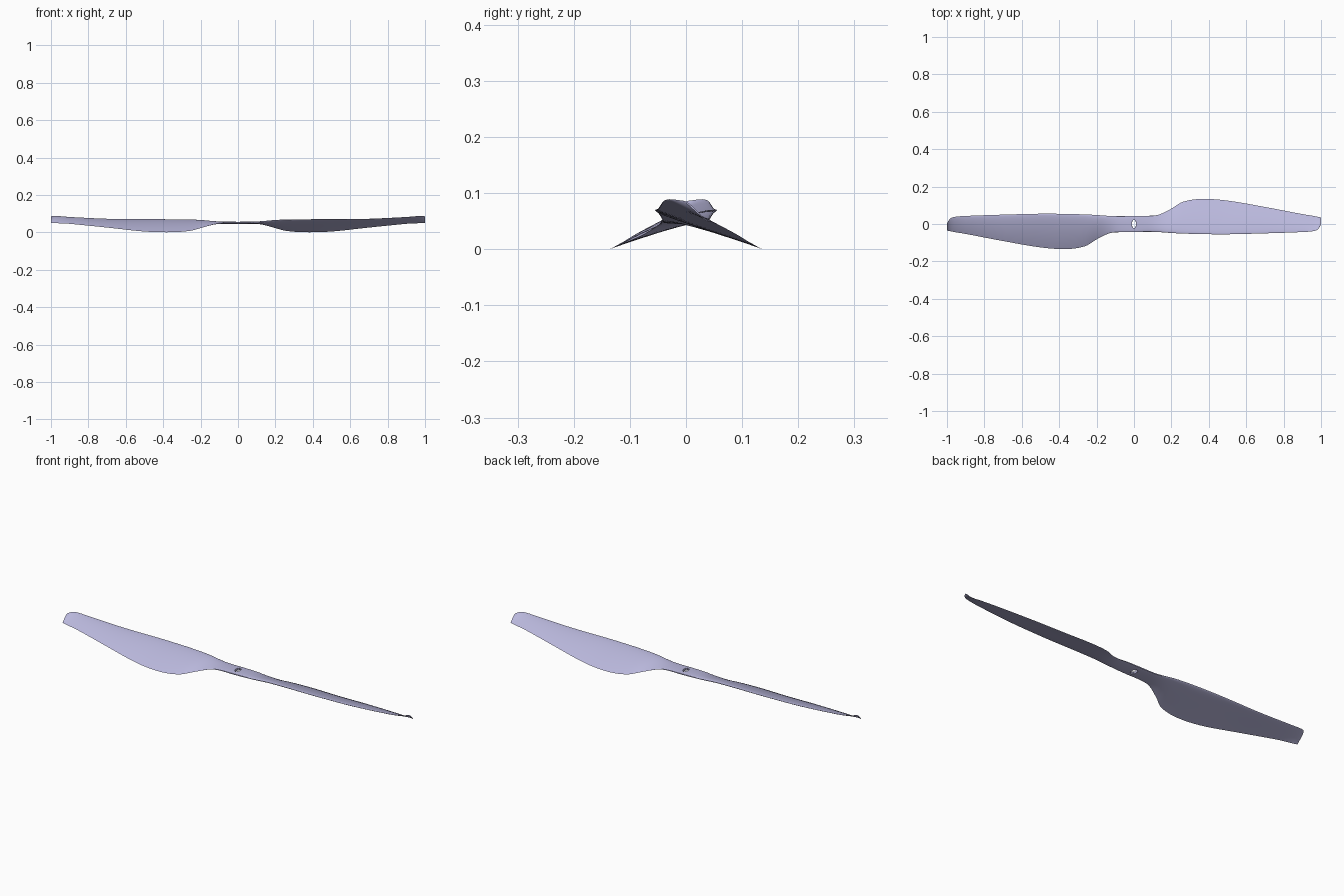
import bpy, bmesh, math

default = bpy.data.objects.get("Cube")
if default:
    bpy.data.objects.remove(default, do_unlink=True)

lavender = bpy.data.materials.new("lavender plastic")
lavender.use_nodes = True
colour = (0.49, 0.48, 0.72, 1)
lavender.diffuse_color = colour
lavender.node_tree.nodes["Principled BSDF"].inputs["Base Color"].default_value = colour

# Blade stations: radius, leading y, leading z, trailing y, trailing z, thickness
STATIONS = [
    (0, -.043, .051, .043, .051, .012),
    (.08, -.042, .052, .044, .050, .012),
    (.13, -.043, .056, .049, .043, .014),
    (.2, -.048, .064, .082, .023, .016),
    (.26, -.051, .067, .118, .008, .015),
    (.36, -.054, .069, .134, .001, .014),
    (.5, -.055, .070, .125, .005, .012),
    (.7, -.050, .072, .091, .026, .010),
    (.9, -.043, .082, .053, .046, .007),
    (.96, -.038, .087, .043, .049, .005),
    (.985, -.027, .089, .038, .050, .004),
    (1, -.002, .086, .035, .051, .003),
]


def slope(i, k):
    a, b = STATIONS[max(i - 1, 0)], STATIONS[min(i + 1, len(STATIONS) - 1)]
    return (b[k] - a[k]) / (b[0] - a[0])


def sample(i, s):
    """Smooth Hermite blend between station i and the next."""
    a, b = STATIONS[i], STATIONS[i + 1]
    w = b[0] - a[0]
    s2, s3 = s * s, s ** 3
    values = [a[0] + w * s]
    for k in range(1, len(a)):
        values.append((2 * s3 - 3 * s2 + 1) * a[k] + (s3 - 2 * s2 + s) * w * slope(i, k)
                      + (3 * s2 - 2 * s3) * b[k] + (s3 - s2) * w * slope(i + 1, k))
    return values


def section(station, side):
    """Closed aerofoil ring; the opposite blade is turned half a circle."""
    x, ly, lz, ty, tz, thick = station
    chord = math.hypot(ty - ly, tz - lz)
    ny, nz = (lz - tz) / chord, (ty - ly) / chord
    blunt = max(0, 1 - x / .2)
    n = 16
    ring = []
    for j in range(2 * n):
        upper = j <= n
        t = (1 - math.cos(math.pi * j / n)) / 2
        foil = 2.6 * math.sqrt(t) * (1 - t)
        slab = max(0, 4 * t * (1 - t)) ** .25
        half = thick / 2 * (foil * (1 - blunt) + slab * blunt)
        camber = .08 * chord * t * (1 - t) * (1 - blunt)
        off = camber + (half if upper else -half)
        y = ly + (ty - ly) * t + ny * off
        z = lz + (tz - lz) * t + nz * off
        ring.append((side * x, side * y, z))
    if side < 0:
        # Reorder so both blades share the same ring direction at the hub
        ring = [ring[(n - j) % (2 * n)] for j in range(2 * n)]
    return ring


# Two-bladed propeller lofted tip to tip
STEPS = 6
rows = [sample(i, s / STEPS) for i in range(len(STATIONS) - 1) for s in range(STEPS)]
rows.append(list(STATIONS[-1]))
rings = [section(r, -1) for r in reversed(rows[1:])] + [section(r, 1) for r in rows]

bm = bmesh.new()
loops = [[bm.verts.new(p) for p in ring] for ring in rings]
for a, b in zip(loops, loops[1:]):
    for j in range(len(a)):
        k = (j + 1) % len(a)
        bm.faces.new((a[j], a[k], b[k], b[j]))
bm.faces.new(loops[0])
bm.faces.new(loops[-1])
bmesh.ops.recalc_face_normals(bm, faces=bm.faces)
mesh = bpy.data.meshes.new("propeller")
bm.to_mesh(mesh)
bm.free()
mesh.materials.append(lavender)
propeller = bpy.data.objects.new("propeller", mesh)
bpy.context.collection.objects.link(propeller)


# Keyed shaft hole through the hub
def cut(name, width, depth):
    bpy.ops.mesh.primitive_cube_add(size=1, location=(0, 0, .05))
    cutter = bpy.context.object
    cutter.name = name
    cutter.scale = (width, depth, .1)
    cutter.hide_render = True
    cutter.hide_set(True)
    cutter.data.materials.append(lavender)
    mod = propeller.modifiers.new(name, "BOOLEAN")
    mod.operation = "DIFFERENCE"
    mod.solver = "EXACT"
    mod.object = cutter
    return cutter


cutters = [cut("shaft_hole_cutter", .024, .028), cut("key_slot_cutter", .01, .042)]

bpy.ops.object.select_all(action="DESELECT")
bpy.context.view_layer.objects.active = propeller
propeller.select_set(True)
for mod in list(propeller.modifiers):
    bpy.ops.object.modifier_apply(modifier=mod.name)
for cutter in cutters:
    bpy.data.objects.remove(cutter, do_unlink=True)
bpy.ops.object.shade_smooth_by_angle(angle=math.radians(40))
